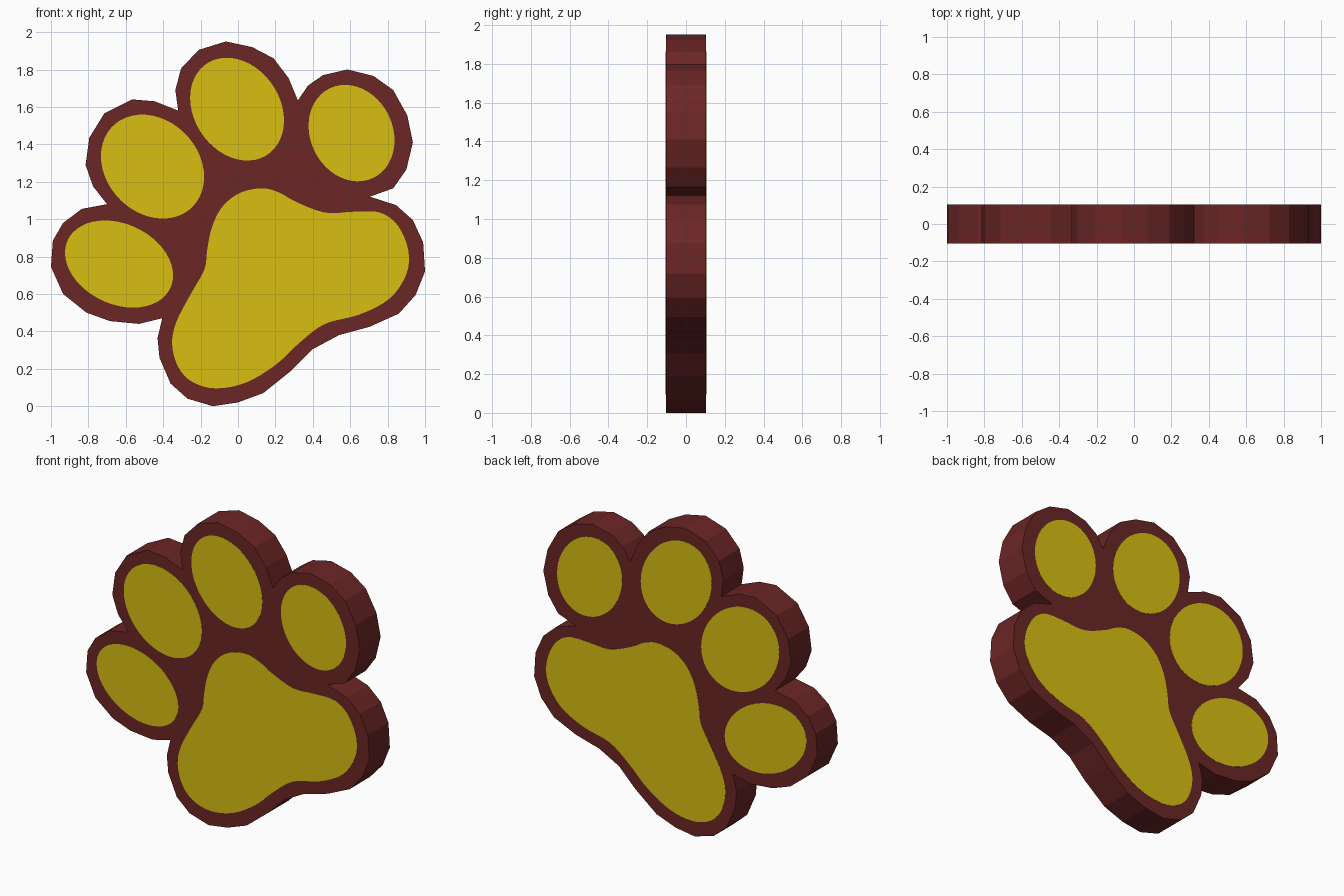
import bpy, bmesh, math
from mathutils import Vector

if "Cube" in bpy.data.objects:
    bpy.data.objects.remove(bpy.data.objects["Cube"])

HALF = 0.104     # half thickness of the body
PLATE = 0.0015   # how far the yellow pads stand proud


def material(name, rgb):
    m = bpy.data.materials.new(name)
    m.diffuse_color = (*rgb, 1)
    m.use_nodes = True
    m.node_tree.nodes["Principled BSDF"].inputs["Base Color"].default_value = m.diffuse_color
    return m


maroon = material("maroon", (0.15, 0.019, 0.019))
yellow = material("mustard yellow", (0.69, 0.52, 0.006))


def slab(name, outline, y0, y1, mat):
    """Extrude an x-z outline from y0 to y1."""
    bm = bmesh.new()
    face = bm.faces.new([bm.verts.new((x, y0, z)) for x, z in outline])
    ext = bmesh.ops.extrude_face_region(bm, geom=[face])["geom"]
    bmesh.ops.translate(bm, vec=(0, y1 - y0, 0),
                        verts=[v for v in ext if isinstance(v, bmesh.types.BMVert)])
    bmesh.ops.recalc_face_normals(bm, faces=bm.faces)
    bmesh.ops.triangulate(bm, faces=[f for f in bm.faces if len(f.verts) > 4])
    me = bpy.data.meshes.new(name)
    bm.to_mesh(me)
    bm.free()
    me.materials.append(mat)
    ob = bpy.data.objects.new(name, me)
    bpy.context.collection.objects.link(ob)
    return ob


def smooth_loop(pts, steps=4):
    """Closed Catmull-Rom curve through the points."""
    p = [Vector(q) for q in pts]
    n, out = len(p), []
    for i in range(n):
        a, b, c, d = p[i - 1], p[i], p[(i + 1) % n], p[(i + 2) % n]
        for k in range(steps):
            t = k / steps
            out.append(0.5 * (2 * b + (c - a) * t + (2 * a - 5 * b + 4 * c - d) * t * t
                              + (3 * b - a - 3 * c + d) * t ** 3))
    return out


def leaning_ellipse(cx, cz, w, h, lean, n=48):
    """Ellipse with half extents w, h that leans to one side."""
    phi = math.asin(lean)
    return [(cx + w * math.cos(a), cz + h * math.sin(a + phi))
            for a in (2 * math.pi * i / n for i in range(n))]


# Faceted body outline, one run per lobe
outer_toe = [(-.70, 1.08), (-.835, 1.055), (-.935, .98), (-.99, .885), (-1, .745),
             (-.935, .60), (-.81, .50), (-.685, .455), (-.53, .44), (-.405, .47)]
heel = [(-.43, .365), (-.42, .26), (-.36, .12), (-.27, .04), (-.135, 0), (0, .02),
        (.135, .07), (.285, .19), (.40, .305), (.54, .38), (.705, .425), (.86, .495),
        (.95, .595), (1, .72), (.99, .875), (.935, .995), (.845, 1.075), (.705, 1.12)]
inner_toe = [(.83, 1.165), (.90, 1.265), (.935, 1.41), (.905, 1.555), (.83, 1.69),
             (.725, 1.765), (.585, 1.80), (.455, 1.77), (.375, 1.715), (.32, 1.635)]
top_toe = [(.27, 1.755), (.19, 1.86), (.075, 1.92), (-.065, 1.95), (-.21, 1.905),
           (-.305, 1.805), (-.335, 1.69), (-.32, 1.58)]
side_toe = [(-.445, 1.63), (-.565, 1.64), (-.715, 1.565), (-.795, 1.435),
            (-.815, 1.29), (-.775, 1.175)]
slab("paw_body", outer_toe + heel + inner_toe + top_toe + side_toe, -HALF, HALF, maroon)

# Yellow pad shapes
palm = [(.13, 1.165), (.01, 1.14), (-.085, 1.065), (-.14, .955), (-.165, .835),
        (-.18, .73), (-.255, .595), (-.33, .45), (-.352, .33), (-.32, .21), (-.245, .13),
        (-.12, .095), (.04, .125), (.20, .22), (.33, .34), (.465, .44), (.65, .49),
        (.81, .575), (.90, .705), (.91, .835), (.855, .965), (.76, 1.035), (.625, 1.04),
        (.465, 1.035), (.305, 1.095), (.225, 1.14)]
pads = {
    "palm_pad": smooth_loop(palm),
    "outer_toe_pad": leaning_ellipse(-.636, .76, .289, .233, -.26),
    "side_toe_pad": leaning_ellipse(-.457, 1.281, .276, .278, -.2),
    "top_toe_pad": leaning_ellipse(-.005, 1.588, .251, .275, -.22),
    "inner_toe_pad": leaning_ellipse(.607, 1.46, .23, .258, -.15),
}

# Thin plates on the front and back faces
for name, shape in pads.items():
    for side, label in ((-1, "front"), (1, "back")):
        slab(f"{name}_{label}", shape, side * (HALF - 0.002), side * (HALF + PLATE), yellow)
